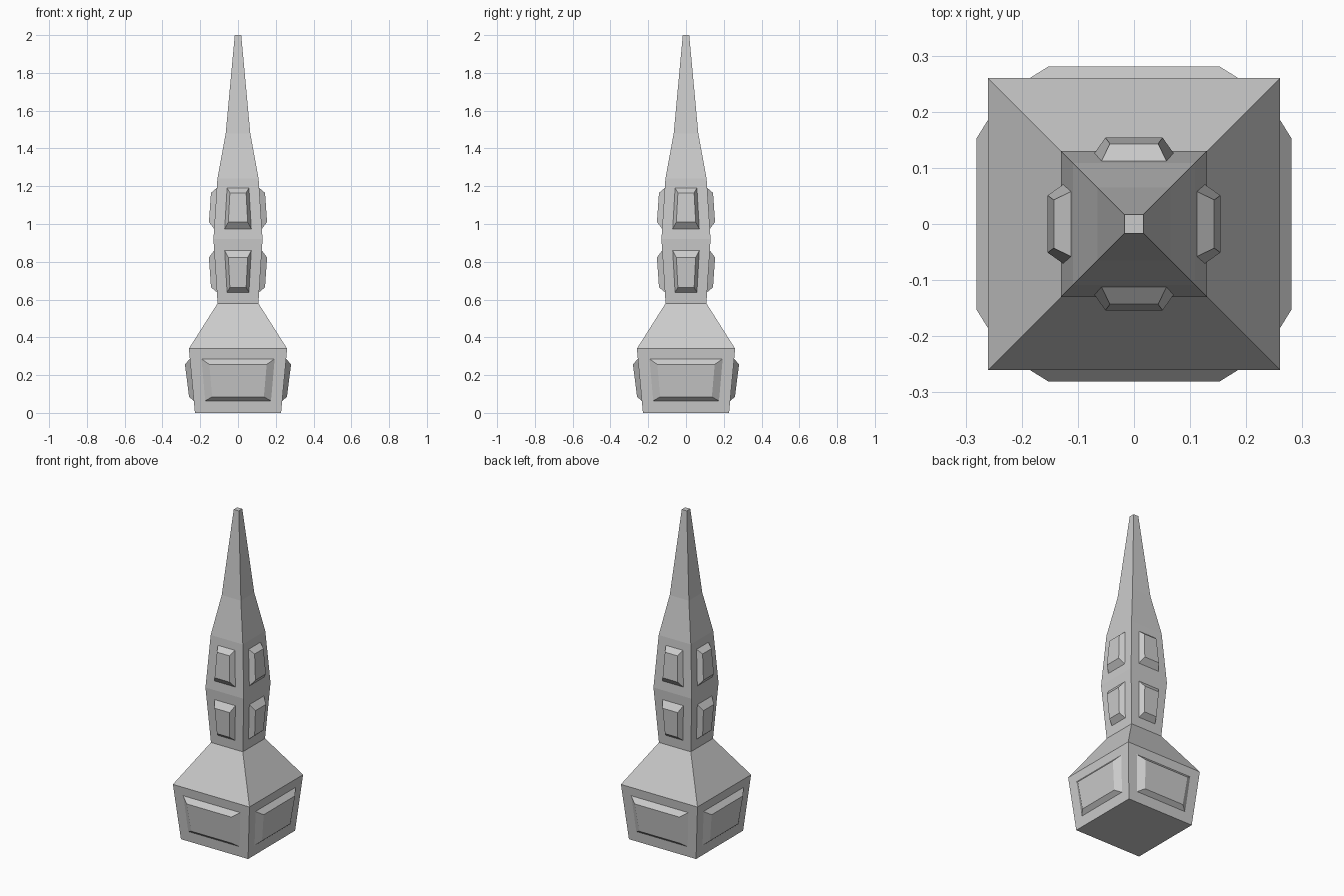
import bpy, bmesh
from math import pi
from mathutils import Matrix

if "Cube" in bpy.data.objects:
    bpy.data.objects.remove(bpy.data.objects["Cube"])

# Half-width of the square spire at each height
PROFILE = [(0, 0.228), (0.34, 0.26), (0.58, 0.108), (0.92, 0.13),
           (1.24, 0.109), (1.48, 0.065), (2.0, 0.017)]


def surface(z):
    """Half-width of the spire at height z."""
    for (z0, w0), (z1, w1) in zip(PROFILE, PROFILE[1:]):
        if z <= z1:
            return w0 + (w1 - w0) * (z - z0) / (z1 - z0)


def loft(name, rings):
    """Closed solid skinned through four-sided rings."""
    bm = bmesh.new()
    loops = [[bm.verts.new(p) for p in ring] for ring in rings]
    for a, b in zip(loops, loops[1:]):
        for i in range(4):
            j = (i + 1) % 4
            bm.faces.new((a[i], a[j], b[j], b[i]))
    bm.faces.new(loops[0][::-1])
    bm.faces.new(loops[-1])
    bmesh.ops.recalc_face_normals(bm, faces=bm.faces)
    mesh = bpy.data.meshes.new(name)
    bm.to_mesh(mesh)
    bm.free()
    ob = bpy.data.objects.new(name, mesh)
    bpy.context.collection.objects.link(ob)
    return ob


def panel(name, outer, inner):
    """Raised bevelled panel on all four sides.
    outer/inner: (bottom z, bottom half-width, top z, top half-width), inner also depths."""
    zb, wb, zt, wt = outer
    yb, yt = -surface(zb) + 0.004, -surface(zt) + 0.004
    base = [(-wb, yb, zb), (wb, yb, zb), (wt, yt, zt), (-wt, yt, zt)]
    zb, wb, db, zt, wt, dt = inner
    face = [(-wb, -db, zb), (wb, -db, zb), (wt, -dt, zt), (-wt, -dt, zt)]
    first = loft(f"{name}_0", [base, face])
    for k in range(1, 4):
        ob = bpy.data.objects.new(f"{name}_{k}", first.data.copy())
        ob.data.transform(Matrix.Rotation(k * pi / 2, 4, 'Z'))
        bpy.context.collection.objects.link(ob)


# Spire body with plinth, flared shoulder, shaft and tapering tip
loft("spire_body", [[(-w, -w, z), (w, -w, z), (w, w, z), (-w, w, z)] for z, w in PROFILE])

# Plinth panels
panel("base_panel", (0.06, 0.18, 0.29, 0.20), (0.085, 0.137, 0.259, 0.257, 0.152, 0.281))

# Shaft panels, upper and lower rows
panel("upper_panel", (0.97, 0.073, 1.195, 0.06), (1.01, 0.051, 0.154, 1.165, 0.043, 0.143))
panel("lower_panel", (0.635, 0.06, 0.865, 0.073), (0.665, 0.043, 0.143, 0.823, 0.051, 0.154))
